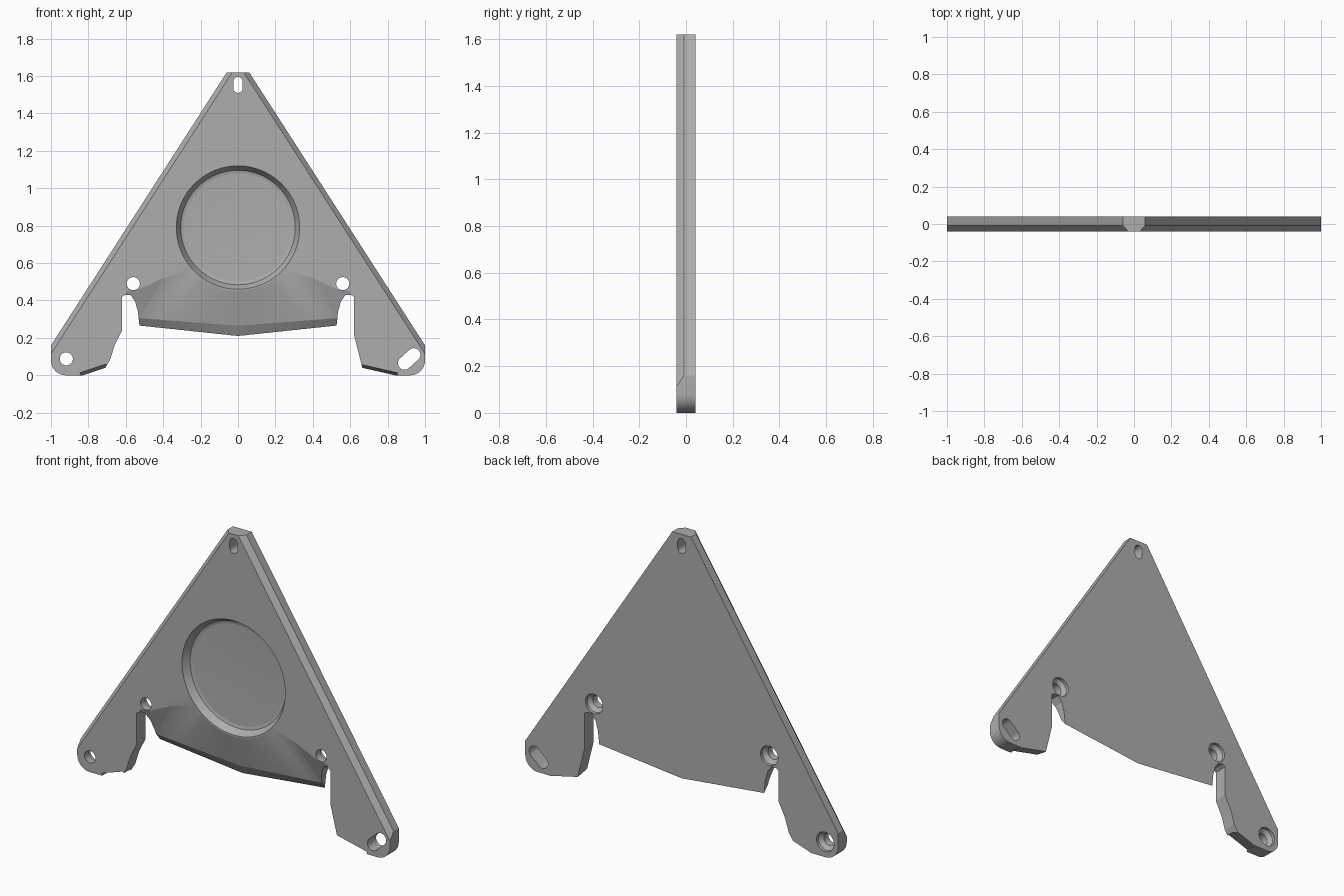
import bpy, bmesh, math
from mathutils import Vector

if "Cube" in bpy.data.objects:
    bpy.data.objects.remove(bpy.data.objects["Cube"])

HALF = 0.04  # half thickness of the plate

grey = bpy.data.materials.new("plain_grey")
grey.diffuse_color = (0.42, 0.42, 0.42, 1)
grey.use_nodes = True
grey.node_tree.nodes["Principled BSDF"].inputs["Base Color"].default_value = grey.diffuse_color


def finish(name, bm):
    bmesh.ops.recalc_face_normals(bm, faces=bm.faces)
    me = bpy.data.meshes.new(name)
    bm.to_mesh(me)
    bm.free()
    ob = bpy.data.objects.new(name, me)
    me.materials.append(grey)
    bpy.context.collection.objects.link(ob)
    return ob


def loft(name, rings, closed=False):
    """Skin a list of equal closed rings, capping the ends unless closed."""
    bm = bmesh.new()
    vs = [[bm.verts.new(p) for p in r] for r in rings]
    n = len(rings[0])
    for a, b in zip(vs, vs[1:]):
        for i in range(n):
            bm.faces.new((a[i], a[(i + 1) % n], b[(i + 1) % n], b[i]))
    bm.faces.new(vs[0])
    bm.faces.new(vs[-1])
    bmesh.ops.triangulate(bm, faces=[f for f in bm.faces if len(f.verts) == 4])
    return finish(name, bm)


def prism(name, pts, y0, y1):
    return loft(name, [[(x, y, z) for x, z in pts] for y in (y0, y1)])


def lathe(name, cx, cz, profile, n=48):
    """Rings of (radius, y) around an axis along y."""
    angs = [2 * math.pi * i / n for i in range(n)]
    return loft(name, [[(cx + r * math.cos(a), y, cz + r * math.sin(a)) for a in angs]
                       for r, y in profile])


def arc(cx, cz, r, a0, a1, n=12):
    return [(cx + r * math.cos(math.radians(a0 + (a1 - a0) * i / n)),
             cz + r * math.sin(math.radians(a0 + (a1 - a0) * i / n))) for i in range(n + 1)]


def slot(name, a, b, r):
    ang = math.degrees(math.atan2(b[1] - a[1], b[0] - a[0]))
    pts = arc(*b, r, ang - 90, ang + 90, 24) + arc(*a, r, ang + 90, ang + 270, 24)
    return prism(name, pts, -0.1, 0.1)


def wedge(name, a, b, out, inset, y_edge, ext):
    """Front bevel cutter along edge a-b; 'out' is a point on the outer side."""
    a, b = Vector(a), Vector(b)
    d = (b - a).normalized()
    nrm = Vector((d.y, -d.x))
    if nrm.dot(Vector(out) - a) < 0:
        nrm = -nrm
    k = (y_edge + HALF) / inset
    sec = [(-2 * inset, y_edge - 2 * inset * k), (inset, y_edge + inset * k),
           (inset + 0.05, y_edge - 2 * inset * k)]
    rings = []
    for p in (a - d * ext, b + d * ext):
        rings.append([((p + nrm * o).x, y, (p + nrm * o).y) for o, y in sec])
    return loft(name, rings)


# Plate outline, counter-clockwise seen from the front
notch = [(0.62, 0.42), (0.605, 0.43), (0.575, 0.43), (0.55, 0.395), (0.535, 0.34), (0.52, 0.2)]
outline = [(0.06, 1.62), (-0.06, 1.62), (-1, 0.16)]
outline += arc(-0.92, 0.08, 0.08, 180, 270)
outline += [(-0.83, 0), (-0.71, 0.04), (-0.685, 0.08), (-0.66, 0.16), (-0.62, 0.24)]
outline += [(-x, z) for x, z in notch] + [(0, 0.15)] + notch[::-1]
outline += [(0.62, 0.22), (0.665, 0.04), (0.84, 0)]
outline += arc(0.92, 0.08, 0.08, -90, 0) + [(1, 0.16)]
plate = prism("triangular_plate", outline, -HALF, HALF)

cutters = []
# Bevels on the two long sides
for s in (-1, 1):
    cutters.append(wedge("side_bevel", (s * 0.06, 1.62), (s, 0.16), (s * 2, 1.6), 0.025, -0.008, 0.3))
# Drafted inner ends of the feet
cutters.append(wedge("left_foot_bevel", (-0.83, 0), (-0.71, 0.04), (-0.6, -0.3), 0.018, 0.035, 0.01))
cutters.append(wedge("right_foot_bevel", (0.665, 0.04), (0.84, 0), (0.6, -0.3), 0.016, 0.035, 0.01))

# Scooped slope fanning from the round recess down to the lower edge
top = [(-0.6, 0.45), (-0.53, 0.46), (-0.4, 0.52)]
top += arc(0, 0.79, 0.338, 222, 318, 24)
top += [(-x, z) for x, z in top[2::-1]]
rings = []
for i, (tx, tz) in enumerate(top):
    bx = -0.6 + 1.2 * i / (len(top) - 1)
    t = abs(bx) / 0.52
    mz, ez = 0.265 + 0.04 * t, 0.21 + 0.055 * t
    rings.append([(tx, -HALF, tz), (bx, 0.01, mz), (bx, 0.07, mz - 2 * (mz - ez)),
                  (bx, 0.07, 0.03), (bx, -0.1, 0.03), (tx, -0.1, tz)])
cutters.append(loft("lower_slope", rings))

# Round recess with a slightly dished floor
cutters.append(lathe("round_recess", 0, 0.79,
                     [(0.354, -0.08), (0.33, -HALF), (0.306, 0.0), (0.29, 0.004),
                      (0.15, 0.009), (0.01, 0.01)], 72))
# Countersunk screw holes, open at the back
for x, z in ((-0.56, 0.49), (0.56, 0.49), (-0.918, 0.088)):
    cutters.append(lathe("screw_hole", x, z,
                         [(0.035, -0.1), (0.035, 0.002), (0.056, 0.022), (0.056, 0.1)]))
# Slotted holes
cutters.append(slot("top_slot", (0, 1.535), (0, 1.57), 0.025))
cutters.append(slot("corner_slot", (0.89, 0.065), (0.94, 0.11), 0.035))

# Cut everything out of the plate
bpy.context.view_layer.objects.active = plate
plate.select_set(True)
for c in cutters:
    c.hide_render = True
    m = plate.modifiers.new("cut", 'BOOLEAN')
    m.operation, m.solver, m.object = 'DIFFERENCE', 'EXACT', c
    bpy.ops.object.modifier_apply(modifier=m.name)
for c in cutters:
    bpy.data.objects.remove(c)
bpy.ops.object.shade_smooth_by_angle(angle=math.radians(10))
